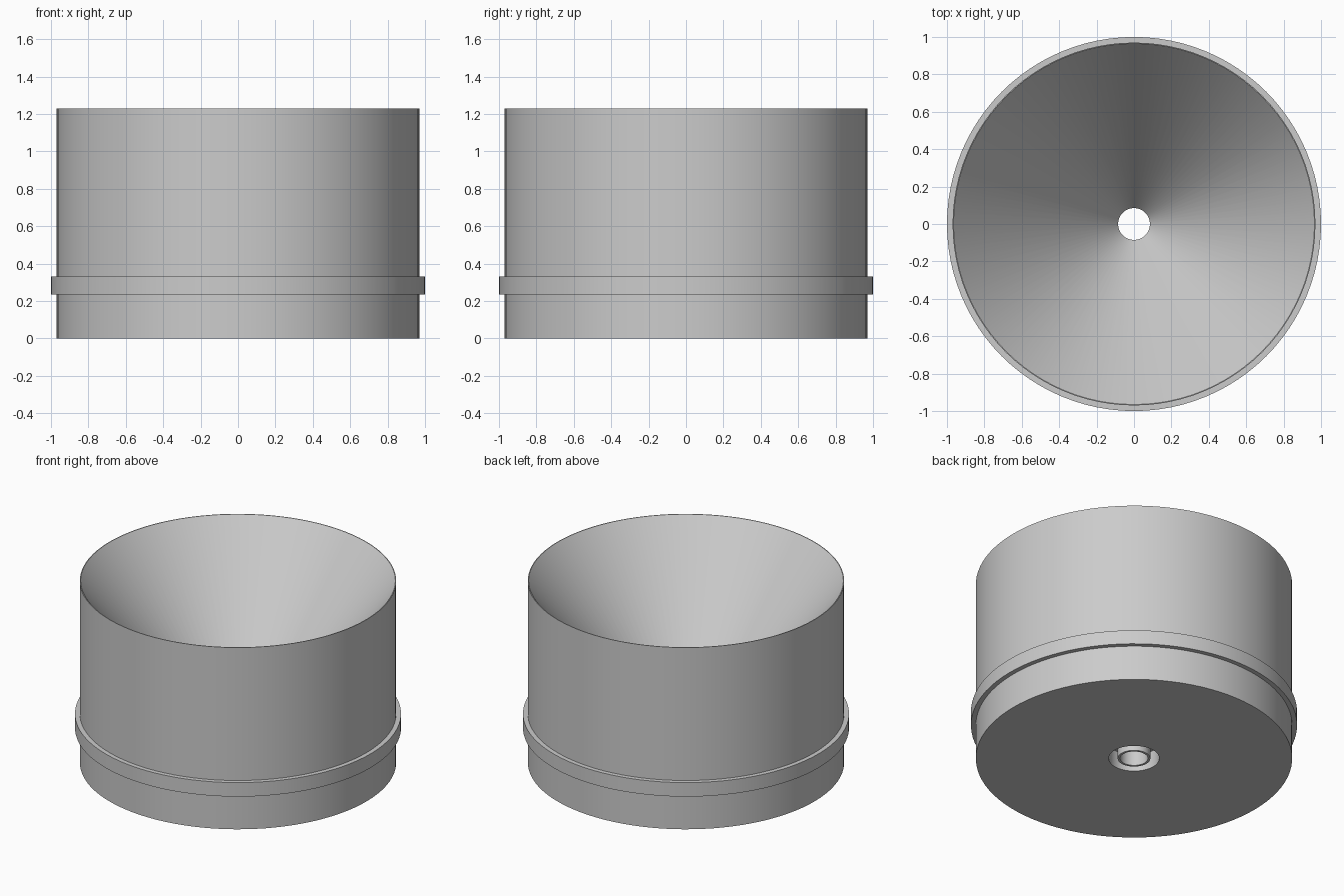
import bpy, bmesh, math

cube = bpy.data.objects.get("Cube")
if cube:
    bpy.data.objects.remove(cube, do_unlink=True)

SEGMENTS = 96

grey = bpy.data.materials.new("plain grey")
grey.use_nodes = True
colour = (0.6, 0.6, 0.6, 1)
grey.diffuse_color = colour
grey.node_tree.nodes["Principled BSDF"].inputs["Base Color"].default_value = colour


def revolve(name, profile):
    """Turn a closed (radius, height) outline around the z axis."""
    bm = bmesh.new()
    rings = []
    for i in range(SEGMENTS):
        a = 2 * math.pi * i / SEGMENTS
        rings.append([bm.verts.new((r * math.cos(a), r * math.sin(a), z))
                      for r, z in profile])
    n = len(profile)
    for i, ring in enumerate(rings):
        after = rings[(i + 1) % SEGMENTS]
        for j in range(n):
            k = (j + 1) % n
            bm.faces.new((ring[j], after[j], after[k], ring[k]))
    bmesh.ops.recalc_face_normals(bm, faces=bm.faces)
    mesh = bpy.data.meshes.new(name)
    bm.to_mesh(mesh)
    bm.free()
    mesh.materials.append(grey)
    obj = bpy.data.objects.new(name, mesh)
    bpy.context.collection.objects.link(obj)
    bpy.ops.object.select_all(action='DESELECT')
    obj.select_set(True)
    bpy.context.view_layer.objects.active = obj
    bpy.ops.object.shade_smooth_by_angle(angle=math.radians(25))
    return obj


# Drum with a conical bowl, a central spout and a groove around the spout
revolve("funnel_body", [
    (0.97, 0), (0.97, 1.23), (0.965, 1.23),   # outer wall and thin rim
    (0.085, 0.13), (0.085, 0),                # bowl and spout bore
    (0.1, 0), (0.1, 0.115),                   # spout wall
    (0.155, 0.115), (0.155, 0),               # groove
])

# Raised band around the drum
revolve("collar_band", [(0.96, 0.235), (1, 0.235), (1, 0.33), (0.96, 0.33)])
